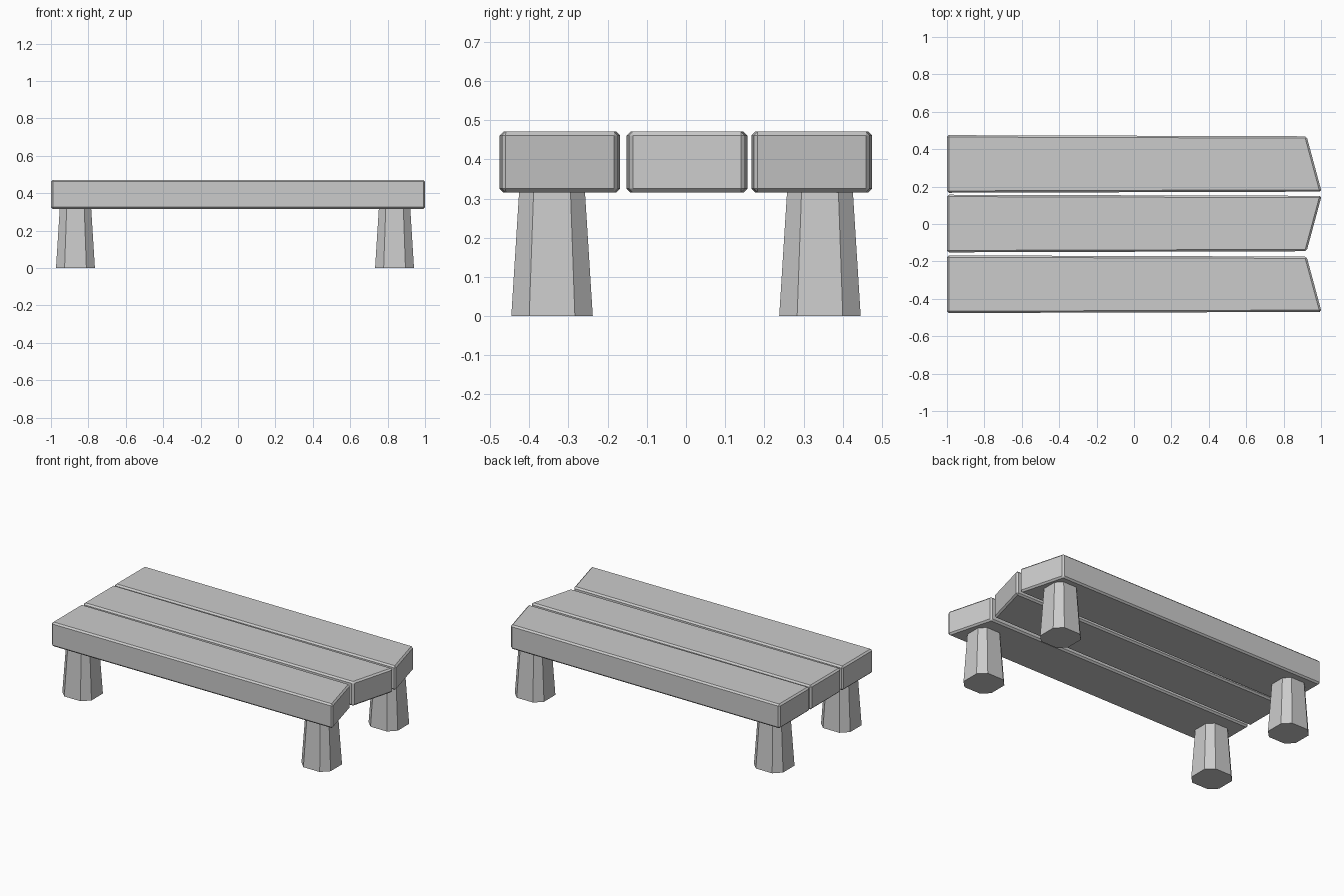
import bpy
import bmesh

cube = bpy.data.objects.get("Cube")
if cube:
    bpy.data.objects.remove(cube, do_unlink=True)

# Single grey material
grey = bpy.data.materials.new("plain grey")
grey.use_nodes = True
colour = (0.6, 0.6, 0.6, 1)
grey.diffuse_color = colour
grey.node_tree.nodes["Principled BSDF"].inputs["Base Color"].default_value = colour


def loft(name, lower, upper, z0, z1, bevel=0):
    """Flat-shaded solid joining two matching outlines."""
    bm = bmesh.new()
    low = [bm.verts.new((x, y, z0)) for x, y in lower]
    top = [bm.verts.new((x, y, z1)) for x, y in upper]
    bm.faces.new(low[::-1])
    bm.faces.new(top)
    n = len(low)
    for i in range(n):
        j = (i + 1) % n
        bm.faces.new((low[i], low[j], top[j], top[i]))
    bmesh.ops.recalc_face_normals(bm, faces=bm.faces)
    mesh = bpy.data.meshes.new(name)
    bm.to_mesh(mesh)
    bm.free()
    mesh.materials.append(grey)
    obj = bpy.data.objects.new(name, mesh)
    bpy.context.collection.objects.link(obj)
    if bevel:
        mod = obj.modifiers.new("edge_chamfer", 'BEVEL')
        mod.width = bevel
        mod.segments = 1
        mod.limit_method = 'NONE'
    return obj


# Planks: slightly tapered, with alternating slanted ends on +x
SHORT, LONG = 0.923, 1.003
HALF_WIDE, HALF_NARROW = 0.154, 0.148
for name, y, near, far in (("front_plank", -0.322, LONG, SHORT),
                           ("middle_plank", 0.0025, SHORT, LONG),
                           ("back_plank", 0.321, LONG, SHORT)):
    outline = [(-1, y - HALF_WIDE), (near, y - HALF_NARROW),
               (far, y + HALF_NARROW), (-1, y + HALF_WIDE)]
    loft(name, outline, outline, 0.315, 0.471, bevel=0.01)


# Legs: tapered square posts with cut corners
def cut_square(cx, cy, half):
    c = half * 0.56
    corners = [(c, -half), (half, -c), (half, c), (c, half),
               (-c, half), (-half, c), (-half, -c), (-c, -half)]
    return [(cx + x, cy + y) for x, y in corners]


for side, x in (("right", -0.869), ("left", 0.837)):
    for end, y in (("front", -0.342), ("back", 0.342)):
        loft(f"{end}_{side}_leg", cut_square(x, y, 0.104),
             cut_square(x, y, 0.084), 0, 0.318)
